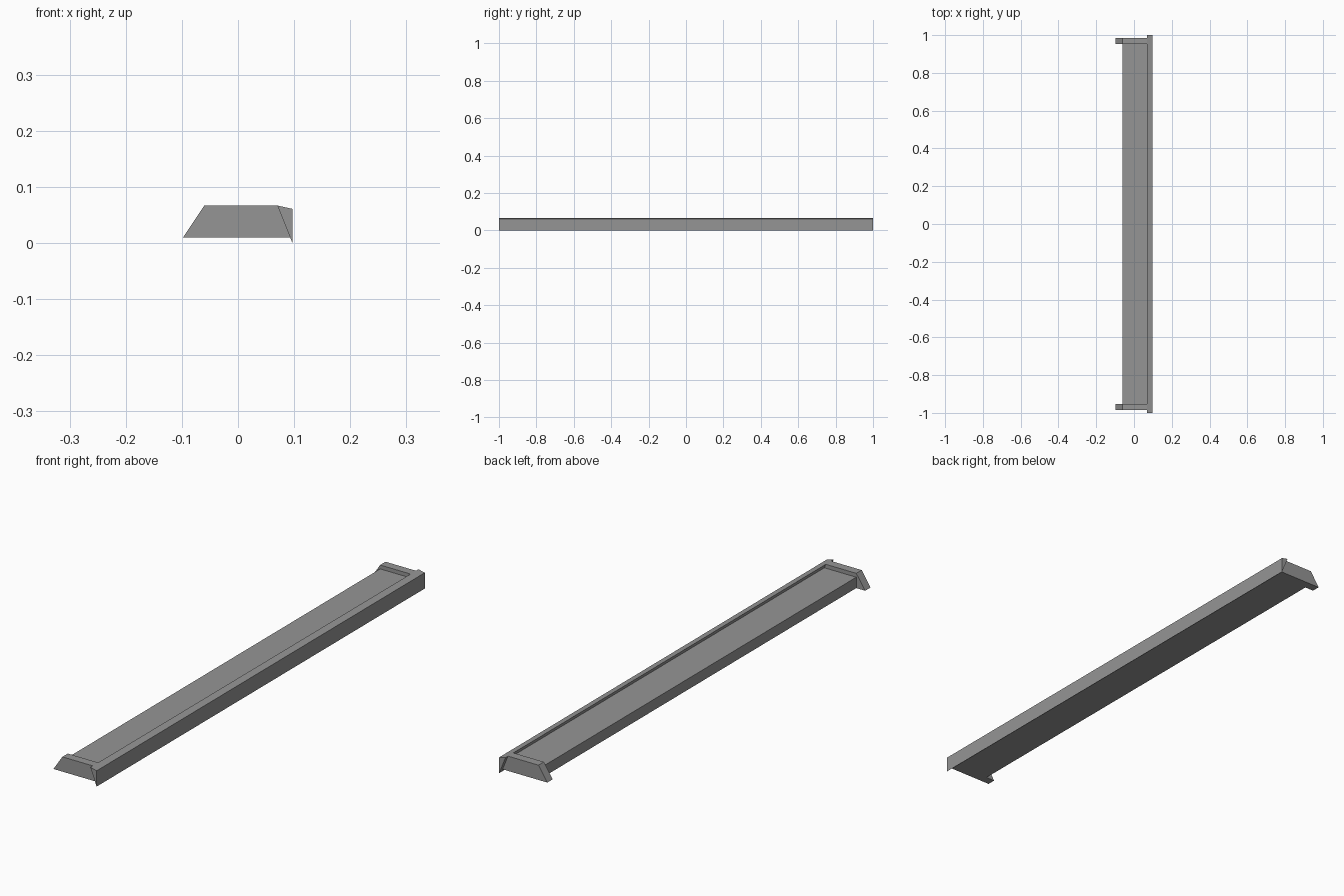
import bpy

cube = bpy.data.objects.get("Cube")
if cube:
    bpy.data.objects.remove(cube, do_unlink=True)

grey = bpy.data.materials.new("mid grey")
grey.use_nodes = True
colour = (0.3, 0.3, 0.3, 1)
grey.diffuse_color = colour
grey.node_tree.nodes["Principled BSDF"].inputs["Base Color"].default_value = colour


def extrude_profile(name, profile, y0, y1):
    """Extrude a counter-clockwise (x, z) profile along y."""
    n = len(profile)
    verts = [(x, y, z) for y in (y0, y1) for x, z in profile]
    faces = [tuple(range(n)), tuple(reversed(range(n, 2 * n)))]
    for i in range(n):
        j = (i + 1) % n
        faces.append((j, i, i + n, j + n))
    mesh = bpy.data.meshes.new(name)
    mesh.from_pydata(verts, [], faces)
    mesh.materials.append(grey)
    obj = bpy.data.objects.new(name, mesh)
    bpy.context.collection.objects.link(obj)
    return obj


# Flat tray panel, its edge following the sloped rail
panel = [(-0.06, 0.01), (0.093, 0.01), (0.076, 0.052), (-0.06, 0.052)]
extrude_profile("tray_panel", panel, -0.955, 0.955)

# Wedge-shaped rail along one long edge
rail = [(0.097, 0), (0.097, 0.061), (0.07, 0.067)]
extrude_profile("edge_rail", rail, -1, 1)

# Slanted brackets closing both ends
bracket = [(-0.098, 0.01), (0.093, 0.01), (0.07, 0.067), (-0.06, 0.067)]
extrude_profile("front_end_bracket", bracket, -0.985, -0.952)
extrude_profile("back_end_bracket", bracket, 0.952, 0.985)
